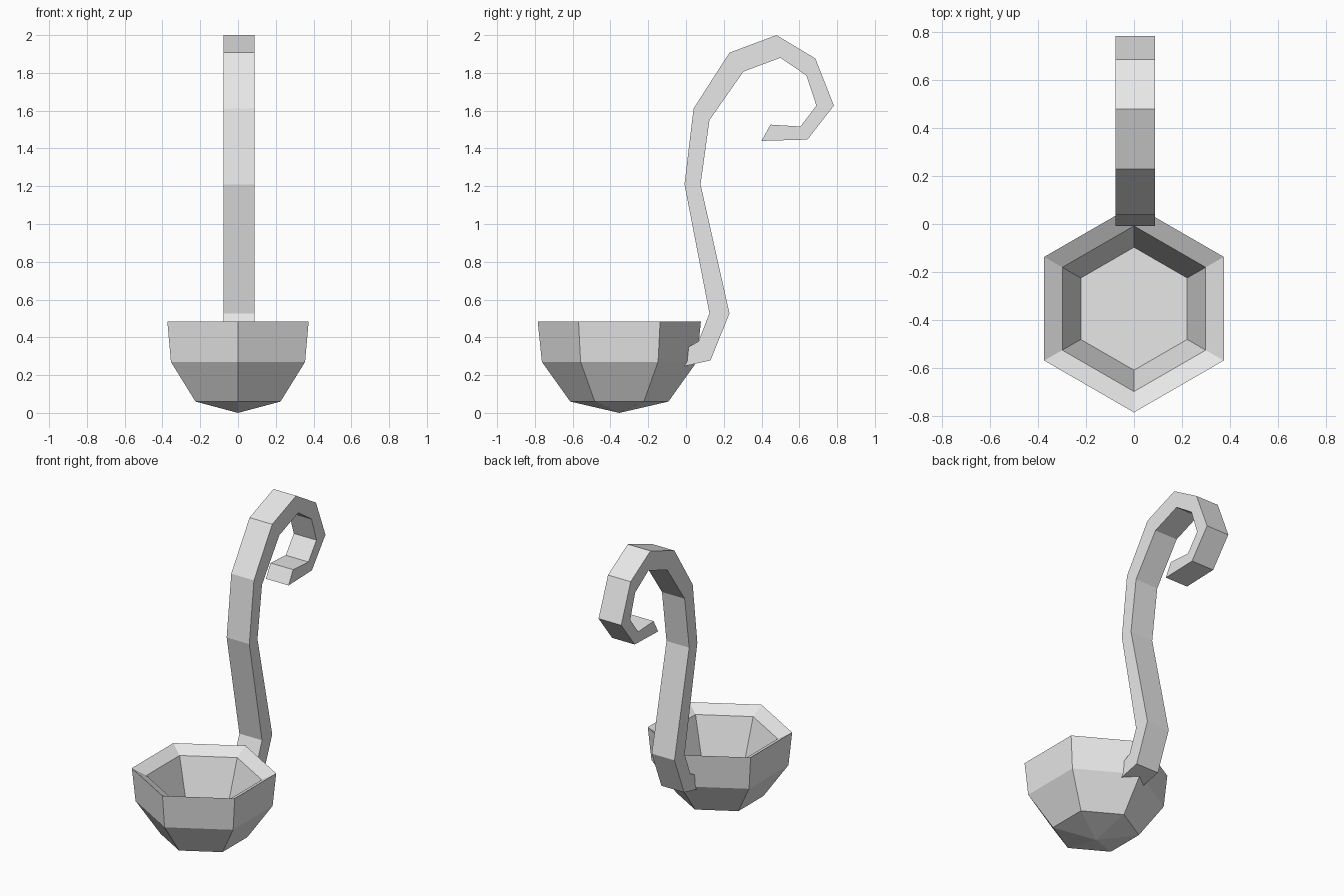
import bpy
import bmesh
from math import cos, sin, tau

default_cube = bpy.data.objects.get("Cube")
if default_cube:
    bpy.data.objects.remove(default_cube, do_unlink=True)


def make_material(name, color):
    material = bpy.data.materials.new(name)
    material.use_nodes = True
    material.diffuse_color = color
    shader = next(n for n in material.node_tree.nodes if n.type == "BSDF_PRINCIPLED")
    shader.inputs["Base Color"].default_value = color
    return material


def finish_object(name, bm, material):
    bmesh.ops.recalc_face_normals(bm, faces=bm.faces[:])
    mesh = bpy.data.meshes.new(name)
    bm.to_mesh(mesh)
    bm.free()
    mesh.materials.append(material)
    part = bpy.data.objects.new(name, mesh)
    bpy.context.collection.objects.link(part)
    return part


def bridge(bm, ring_a, ring_b):
    """Join two equal closed rings of vertices with quads."""
    count = len(ring_a)
    for i in range(count):
        j = (i + 1) % count
        bm.faces.new((ring_a[i], ring_a[j], ring_b[j], ring_b[i]))


def build_bowl(material):
    """Six-sided cup: pointed base, outer wall, bevelled rim, inner wall, floor."""
    sides = 6
    center_y = -0.353
    outline = [(0.26, 0.06), (0.41, 0.27), (0.432, 0.485),
               (0.345, 0.44), (0.256, 0.18)]
    bm = bmesh.new()
    rings = []
    for radius, height in outline:
        ring = []
        for i in range(sides):
            angle = tau * i / sides
            ring.append(bm.verts.new((radius * sin(angle),
                                      center_y + radius * cos(angle), height)))
        rings.append(ring)
    for lower, upper in zip(rings, rings[1:]):
        bridge(bm, lower, upper)
    # Pointed underside and flat inner floor
    tip = bm.verts.new((0, center_y, 0))
    for i in range(sides):
        bm.faces.new((tip, rings[0][i], rings[0][(i + 1) % sides]))
    bm.faces.new(rings[-1])
    return finish_object("bowl", bm, material)


def build_handle(material):
    """Square bar bent along a hooked path, given as paired edge points."""
    left, right = -0.077, 0.088
    stations = [
        ((-0.05, 0.238), (-0.04, 0.32)),
        ((0.13, 0.278), (0.066, 0.378)),
        ((0.23, 0.527), (0.124, 0.527)),
        ((0.077, 1.21), (-0.008, 1.21)),
        ((0.124, 1.55), (0.04, 1.611)),
        ((0.304, 1.807), (0.23, 1.907)),
        ((0.5, 1.88), (0.479, 2)),
        ((0.638, 1.786), (0.685, 1.876)),
        ((0.69, 1.627), (0.783, 1.627)),
        ((0.606, 1.516), (0.643, 1.447)),
        ((0.447, 1.526), (0.4, 1.44)),
    ]
    bm = bmesh.new()
    sections = []
    for inner, outer in stations:
        corners = [(left, *inner), (right, *inner), (right, *outer), (left, *outer)]
        sections.append([bm.verts.new(corner) for corner in corners])
    for section, following in zip(sections, sections[1:]):
        bridge(bm, section, following)
    # End caps
    bm.faces.new(sections[0])
    bm.faces.new(sections[-1])
    return finish_object("handle", bm, material)


grey_metal = make_material("light_grey", (0.8, 0.8, 0.8, 1))
build_bowl(grey_metal)
build_handle(grey_metal)
